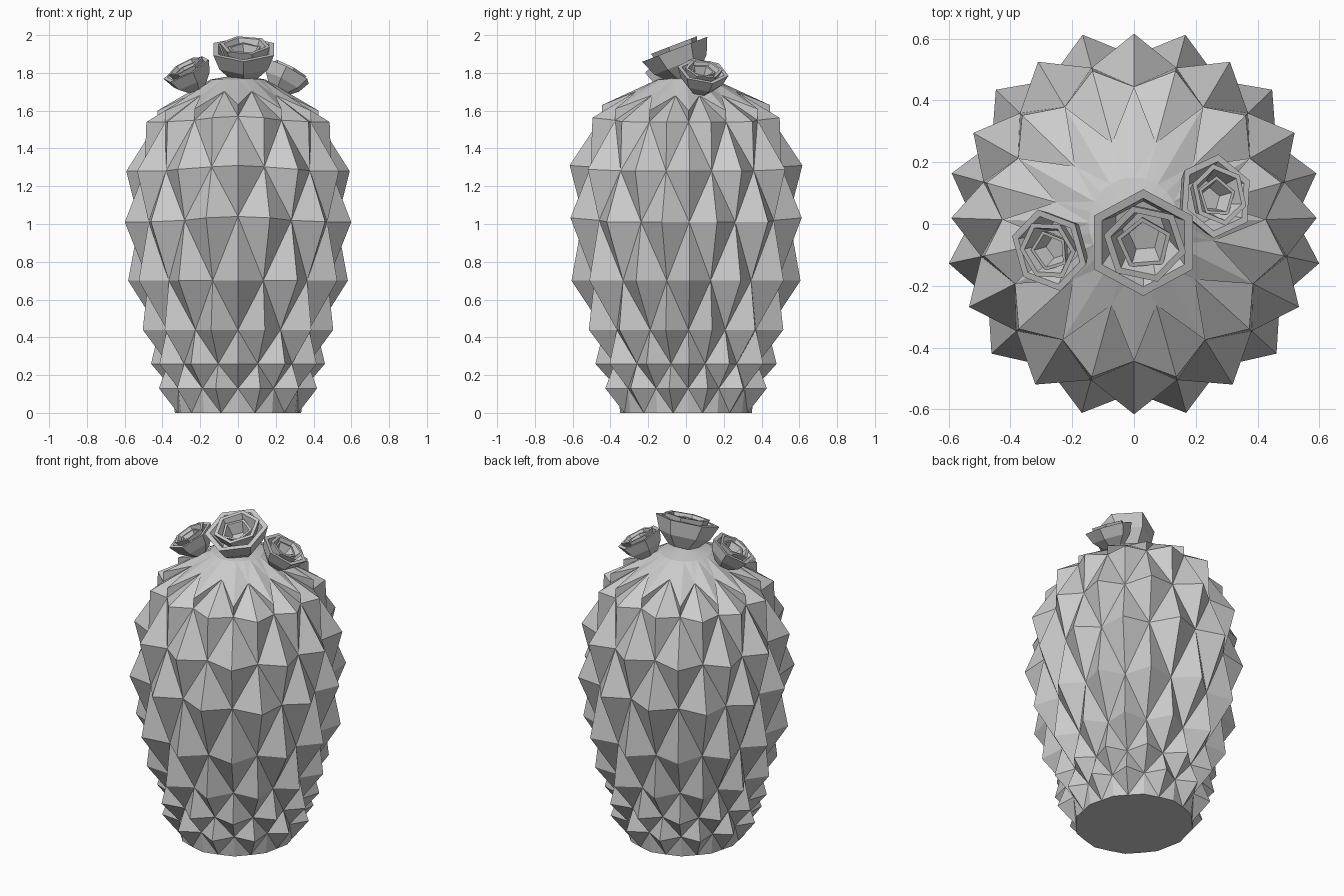
import bpy, bmesh
from math import sin, cos, pi, radians
from mathutils import Matrix, Vector, Euler

cube = bpy.data.objects.get("Cube")
if cube:
    bpy.data.objects.remove(cube)

grey = bpy.data.materials.new("plain grey")
grey.use_nodes = True
colour = (0.6, 0.6, 0.6, 1)
grey.diffuse_color = colour
grey.node_tree.nodes["Principled BSDF"].inputs["Base Color"].default_value = colour


def finish(bm, name):
    bmesh.ops.recalc_face_normals(bm, faces=bm.faces)
    mesh = bpy.data.meshes.new(name)
    bm.to_mesh(mesh)
    bm.free()
    mesh.materials.append(grey)
    obj = bpy.data.objects.new(name, mesh)
    bpy.context.collection.objects.link(obj)


# Cactus body: staggered rows of pyramid spikes
# (tip height, valley height, tip radius, valley radius)
SIDES = 24
rows = [(0.0, 0.0, 0.345, 0.335), (0.13, 0.13, 0.44, 0.36), (0.26, 0.26, 0.475, 0.39),
        (0.44, 0.44, 0.53, 0.43), (0.70, 0.70, 0.60, 0.50), (1.01, 1.01, 0.63, 0.54),
        (1.28, 1.28, 0.61, 0.52), (1.54, 1.54, 0.51, 0.44), (1.60, 1.68, 0.44, 0.27),
        (1.765, 1.765, 0.15, 0.15)]
bm = bmesh.new()
rings = []
for k, (tip_z, valley_z, tip_r, valley_r) in enumerate(rows):
    ring = []
    for i in range(SIDES):
        is_tip = (i + k) % 2 == 0
        r, z = (tip_r, tip_z) if is_tip else (valley_r, valley_z)
        a = 2 * pi * i / SIDES
        # rows rise slightly at the front and back
        if 4 < k < 9:
            z += 0.03 * sin(a) ** 8
        # the plan is slightly narrower across than deep
        r *= 1.01 - 0.04 * cos(a) ** 2
        # spikes bunch a little towards the two sides
        a += radians(cos(a) * abs(cos(a)) * (1.9 - 5 * sin(a)))
        ring.append(bm.verts.new((r * cos(a), r * sin(a), z)))
    rings.append(ring)

for k in range(len(rows) - 1):
    low, high = rings[k], rings[k + 1]
    for i in range(SIDES):
        j = (i + 1) % SIDES
        # creases run from valley to valley so every tip stands alone
        if (i + k) % 2 == 0:
            bm.faces.new((low[i], low[j], high[i]))
            bm.faces.new((low[j], high[j], high[i]))
        else:
            bm.faces.new((low[i], low[j], high[j]))
            bm.faces.new((low[i], high[j], high[i]))
bm.faces.new(rings[0])
top = bm.verts.new((0, 0, 1.79))
for i in range(SIDES):
    bm.faces.new((rings[-1][i], rings[-1][(i + 1) % SIDES], top))
finish(bm, "cactus_body")


def add_cup(bm, sides, radius, base_z, rim_z, turn, offset=(0, 0)):
    """Thick-walled faceted cup of petals."""
    mid = base_z + (rim_z - base_z) * 0.45
    floor = base_z + (rim_z - base_z) * 0.3
    profile = [(0.42, base_z), (0.8, mid), (1.0, rim_z), (0.83, rim_z), (0.55, floor)]
    loops = []
    for f, z in profile:
        loops.append([bm.verts.new((offset[0] + radius * f * cos(turn + 2 * pi * i / sides),
                                    offset[1] + radius * f * sin(turn + 2 * pi * i / sides), z))
                      for i in range(sides)])
    for a, b in zip(loops, loops[1:]):
        for i in range(sides):
            j = (i + 1) % sides
            bm.faces.new((a[i], a[j], b[j], b[i]))
    bm.faces.new(loops[0])
    bm.faces.new(loops[-1])


# Flowers: three nested cups, rim centre given, tilted outwards
def add_flower(name, rim_centre, size, tilt, spin):
    bm = bmesh.new()
    add_cup(bm, 6, 1.0, -0.85, 0.0, pi / 6)
    add_cup(bm, 6, 0.74, -0.6, 0.12, pi / 6 + 0.3, (0.03, 0.02))
    add_cup(bm, 5, 0.5, -0.5, 0.02, 0.4, (0.02, -0.02))
    turn = Euler([radians(t) for t in tilt]).to_matrix().to_4x4()
    bm.transform(Matrix.Translation(Vector(rim_centre)) @ turn
                 @ Matrix.Rotation(radians(spin), 4, "Z") @ Matrix.Scale(size, 4))
    finish(bm, name)


add_flower("middle_flower", (0.03, -0.06, 1.925), 0.185, (21, 0, 0), 0)
add_flower("right_flower", (-0.275, -0.085, 1.82), 0.138, (14, -28, 0), 10)
add_flower("left_flower", (0.265, 0.09, 1.81), 0.138, (-8, 28, 0), -8)
